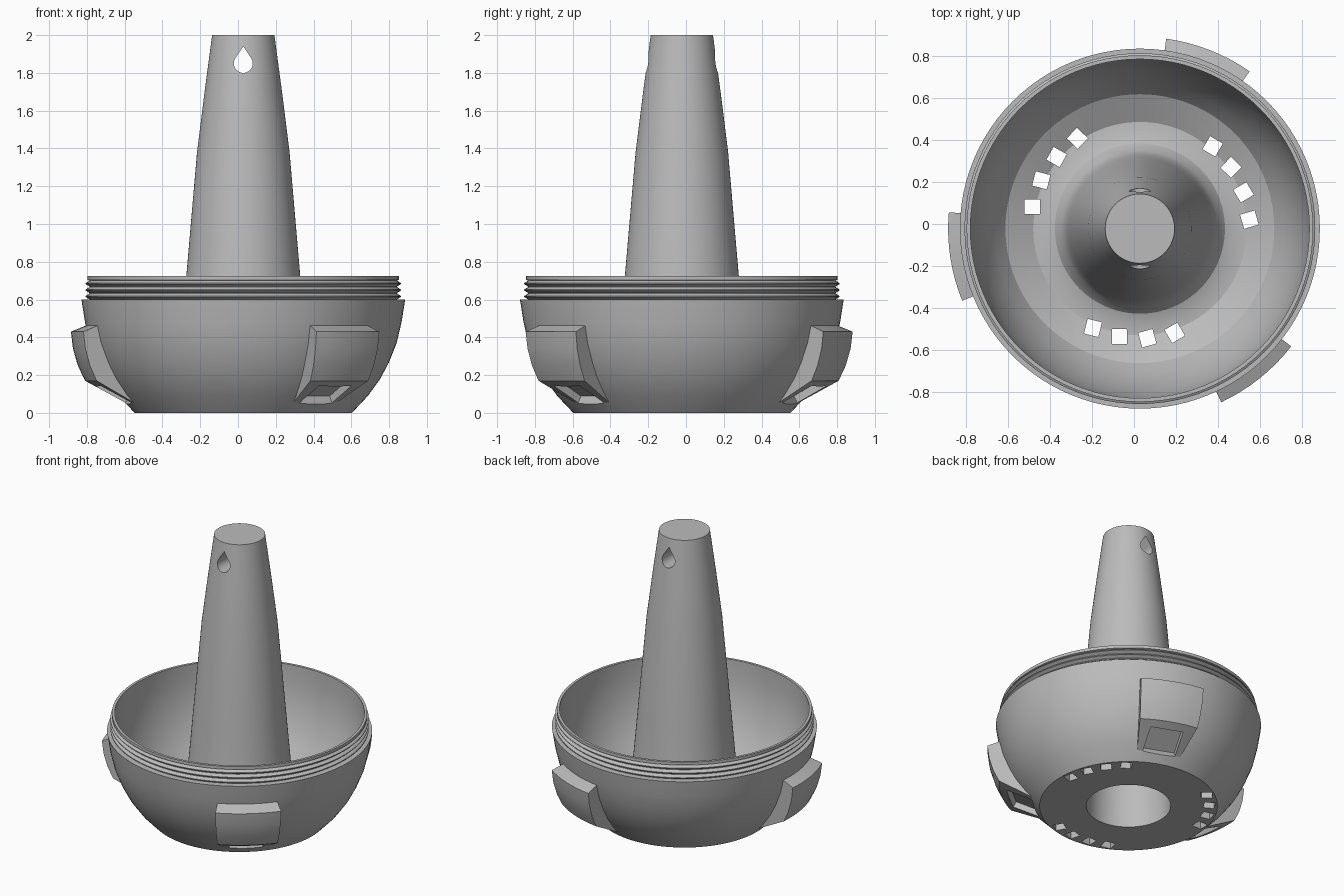
import bpy, bmesh, math
from mathutils import Matrix, Vector

cube = bpy.data.objects.get("Cube")
if cube:
    bpy.data.objects.remove(cube, do_unlink=True)

CX, CY = 0.028, -0.022          # axis of the turned body
AXIS = Matrix.Translation((CX, CY, 0))

grey = bpy.data.materials.new("plain grey")
grey.use_nodes = True
COLOUR = (0.5, 0.5, 0.5, 1)
grey.diffuse_color = COLOUR
grey.node_tree.nodes["Principled BSDF"].inputs["Base Color"].default_value = COLOUR


def make_object(name, bm):
    bmesh.ops.recalc_face_normals(bm, faces=bm.faces)
    mesh = bpy.data.meshes.new(name)
    bm.to_mesh(mesh)
    bm.free()
    mesh.materials.append(grey)
    obj = bpy.data.objects.new(name, mesh)
    bpy.context.collection.objects.link(obj)
    return obj


def lathe(name, profile, start, sweep, steps, closed):
    """Spin an (r, z) profile about the body axis."""
    bm = bmesh.new()
    verts = [bm.verts.new((r, 0, z)) for r, z in profile]
    edges = [bm.edges.new(p) for p in zip(verts, verts[1:])]
    geom = verts + edges
    if closed:
        geom.append(bm.faces.new(verts + [])) if sweep < 6 else None
    bmesh.ops.rotate(bm, verts=verts, cent=(0, 0, 0),
                     matrix=Matrix.Rotation(start, 3, 'Z'))
    geom = list(bm.faces) if closed else geom
    if closed:
        geom = list(bm.verts) + list(bm.edges) + list(bm.faces)
    bmesh.ops.spin(bm, geom=geom, cent=(0, 0, 0), axis=(0, 0, 1),
                   angle=sweep, steps=steps, use_duplicate=False)
    if closed:
        # rebuild the starting cap if the spin consumed it
        holes = [e for e in bm.edges if e.is_boundary]
        if holes:
            bmesh.ops.holes_fill(bm, edges=holes, sides=0)
    bmesh.ops.remove_doubles(bm, verts=bm.verts, dist=1e-4)
    bm.transform(AXIS)
    return make_object(name, bm)


def box(name, size, matrix):
    bm = bmesh.new()
    bmesh.ops.create_cube(bm, size=1, matrix=matrix @ Matrix.Diagonal((*size, 1)))
    return make_object(name, bm)


def cut(target, cutters):
    bpy.context.view_layer.objects.active = target
    for c in cutters:
        mod = target.modifiers.new("cut", 'BOOLEAN')
        mod.operation, mod.solver, mod.object = 'DIFFERENCE', 'EXACT', c
        bpy.ops.object.modifier_apply(modifier=mod.name)


# Body: hollow cone, bowl, threaded rim and flat base in one turned profile
cone = [(0, 2), (0.165, 2), (0.205, 1.7), (0.245, 1.38), (0.302, 0.72), (0.338, 0.3),
        (0.352, 0.18), (0.372, 0.12), (0.405, 0.08), (0.45, 0.064), (0.508, 0.06)]
inside = [(0.64, 0.13), (0.69, 0.2), (0.735, 0.29), (0.771, 0.39), (0.795, 0.5),
          (0.807, 0.61), (0.807, 0.725)]
thread = [(0.825, 0.725), (0.825, 0.704)]
for i in range(3):
    z = 0.7 - i * 0.034
    thread += [(0.814, z), (0.835, z - 0.013), (0.835, z - 0.018), (0.814, z - 0.031)]
outside = [(0.814, 0.6), (0.857, 0.6), (0.838, 0.48), (0.812, 0.37), (0.77, 0.265),
           (0.725, 0.18), (0.66, 0.09), (0.575, 0)]
cavity = [(0.273, 0), (0.245, 0.72), (0.19, 1.38), (0.15, 1.7), (0, 1.7)]
body = lathe("bowl_and_cone", cone + inside + thread + outside + cavity,
             0, math.tau, 96, False)

# Pads: three raised blocks around the bowl
pad_profile = [(0.82, 0.468), (0.913, 0.43), (0.902, 0.34), (0.876, 0.25), (0.838, 0.17),
               (0.59, 0.035), (0.655, 0.1), (0.72, 0.19), (0.79, 0.36)]
HALF = math.radians(13.5)
pads, pad_cutters, slot_cutters = [], [], []
for k in range(3):
    mid = math.radians(68.6 + 120 * k)
    pads.append(lathe(f"side_pad_{k + 1}", pad_profile, mid - HALF, 2 * HALF, 8, True))
    # Sloped window in the underside of each pad
    place = (AXIS @ Matrix.Rotation(mid, 4, 'Z') @ Matrix.Translation((0.7, 0, 0.095))
             @ Matrix.Rotation(-math.atan2(0.135, 0.248), 4, 'Y'))
    pad_cutters.append(box("window_cutter", (0.19, 0.22, 0.09), place))
    # Four drain slots between the pads
    for j in range(4):
        a = math.radians(26.6 + 120 * k + (j - 1.5) * 14.6)
        spot = (AXIS @ Matrix.Rotation(a, 4, 'Z') @ Matrix.Translation((0.523, 0, 0.05))
                @ Matrix.Rotation(0.2, 4, 'Z'))
        slot_cutters.append(box("slot_cutter", (0.072, 0.07, 0.3), spot))

# Teardrop hole near the top of the cone
bm = bmesh.new()
R, TIP = 0.05, 0.09
lean = math.acos(R / TIP)
arc = [math.pi / 2 + lean + i * (math.tau - 2 * lean) / 28 for i in range(29)]
outline = [(R * math.cos(t), R * math.sin(t)) for t in arc] + [(0, TIP)]
face = bm.faces.new([bm.verts.new((CX + x, -0.5, 1.85 + z)) for x, z in outline])
ext = bmesh.ops.extrude_face_region(bm, geom=[face])
bmesh.ops.translate(bm, vec=Vector((0, 1, 0)),
                    verts=[v for v in ext["geom"] if isinstance(v, bmesh.types.BMVert)])
drop = make_object("teardrop_cutter", bm)

cut(body, slot_cutters + pad_cutters + [drop])
for pad, cutter in zip(pads, pad_cutters):
    cut(pad, [cutter])
for c in slot_cutters + pad_cutters + [drop]:
    bpy.data.objects.remove(c, do_unlink=True)

# Smooth the turned surfaces and keep the edges crisp
for obj in [body] + pads:
    bpy.ops.object.select_all(action='DESELECT')
    obj.select_set(True)
    bpy.context.view_layer.objects.active = obj
    bpy.ops.object.shade_smooth_by_angle(angle=math.radians(25))
